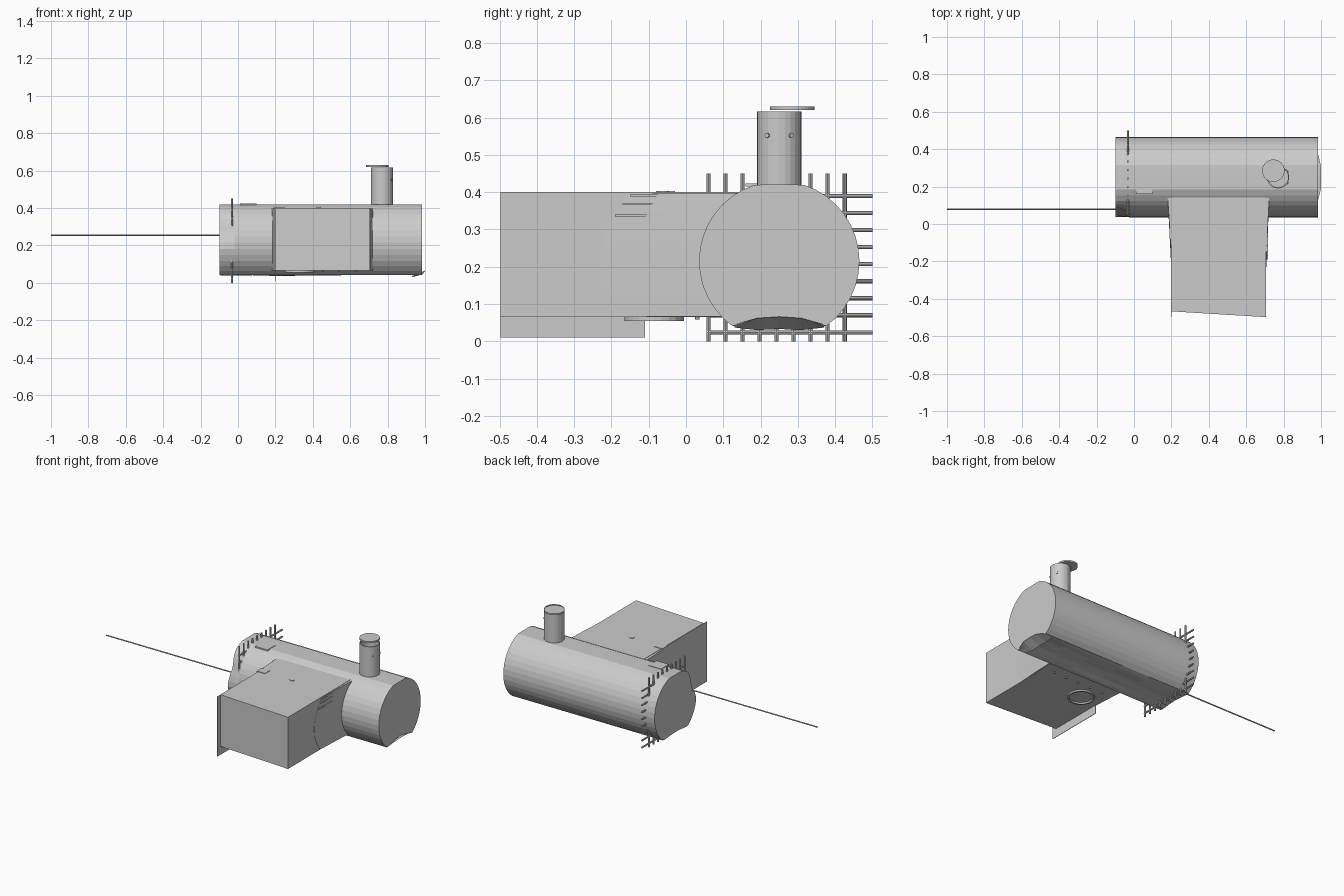
import bpy, bmesh, math, random
from mathutils import Vector

if "Cube" in bpy.data.objects:
    bpy.data.objects.remove(bpy.data.objects["Cube"])

random.seed(4)


def finish(bm, name, smooth=False):
    bmesh.ops.recalc_face_normals(bm, faces=bm.faces)
    me = bpy.data.meshes.new(name)
    bm.to_mesh(me)
    bm.free()
    ob = bpy.data.objects.new(name, me)
    bpy.context.collection.objects.link(ob)
    return ob


def loft(name, rings, caps=True):
    bm = bmesh.new()
    vs = [[bm.verts.new(p) for p in r] for r in rings]
    n = len(rings[0])
    for a, b in zip(vs, vs[1:]):
        for i in range(n):
            j = (i + 1) % n
            bm.faces.new((a[i], a[j], b[j], b[i]))
    if caps:
        bm.faces.new(vs[0])
        bm.faces.new(vs[-1])
    return finish(bm, name)


def box(name, lo, hi):
    (x0, y0, z0), (x1, y1, z1) = lo, hi
    return loft(name, [[(x0, y0, z), (x1, y0, z), (x1, y1, z), (x0, y1, z)]
                       for z in (z0, z1)])


def rod(name, a, b, r, n=8):
    a, b = Vector(a), Vector(b)
    q = (b - a).to_track_quat('Z', 'Y')
    circ = [q @ Vector((r * math.cos(t), r * math.sin(t), 0))
            for t in (2 * math.pi * i / n for i in range(n))]
    return loft(name, [[p + c for c in circ] for p in (a, b)])


# Main drum: flattened top, crumpled underside, dented left rim
N, CY, CZ, R = 40, 0.25, 0.215, 0.215
rings = []
for x in (-0.10, -0.02, 0.2, 0.4, 0.6, 0.8, 0.985):
    ring = []
    for i in range(N):
        t = 2 * math.pi * i / N
        y, z = CY + R * math.cos(t), CZ + R * math.sin(t)
        px = x
        z = min(z, 0.42)
        if z < 0.036:
            k = 1 - (abs(y - CY) / 0.125) ** 2
            z = 0.036 + (0.03 if x > 0.9 else 0.012) * k
            if -0.1 < x < 0.9:
                z += random.uniform(-0.005, 0.005)
        if x == -0.10 and y < CY:
            y += 0.045 * max(0, 1 - abs(z - 0.29) / 0.1)
        ring.append((px, y, z))
    rings.append(ring)
loft("drum", rings)

# Torn lip along the lower right rim
bm = bmesh.new()
lip = [(0.13, 0.037, 0.045), (0.19, 0.030, 0.062), (0.25, 0.033, 0.066),
       (0.31, 0.030, 0.062), (0.37, 0.037, 0.045)]
lower = [bm.verts.new((0.93, y, z)) for y, z, _ in lip]
upper = [bm.verts.new((1.0 if 0 < i < 4 else 0.985, y, z)) for i, (y, _, z) in enumerate(lip)]
for i in range(4):
    bm.faces.new((lower[i], lower[i + 1], upper[i + 1], upper[i]))
finish(bm, "torn_lip")

# Front box with a slightly slanted face
loft("front_box", [[(0.2, -0.467, z), (0.707, -0.498, z), (0.707, 0.15, z), (0.2, 0.15, z)]
                   for z in (0.065, 0.4)])

# Hanging thin side plate
box("side_plate", (0.198, -0.498, 0.01), (0.201, -0.11, 0.398))

# Neck flaring between box and drum
rows = []
for i in range(13):
    z = 0.066 + 0.332 * i / 12
    y0 = -0.23 + 0.075 * (abs(z - 0.22) / 0.17) ** 2
    rows.append([(0.199, y0, z), (0.708, y0, z), (0.723, 0.14, z), (0.18, 0.14, z)])
loft("flared_neck", rows)

# Louvres on the right of the neck
for i, z in enumerate((0.335, 0.365, 0.388)):
    box(f"louvre_{i}", (0.70, -0.19 + 0.02 * i, z), (0.716, -0.05, z + 0.005))

# Chimney: open pipe with loose lid
C = Vector((0.77, 0.25, 0))


def circle(c, r, z, n=24):
    return [(c.x + r * math.cos(2 * math.pi * i / n), c.y + r * math.sin(2 * math.pi * i / n), z)
            for i in range(n)]


loft("chimney", [circle(C, 0.06, 0.40), circle(C, 0.06, 0.616),
                 circle(C, 0.054, 0.616), circle(C, 0.054, 0.43)])
loft("chimney_lid", [circle(Vector((0.745, 0.285, 0)), 0.06, z, 32) for z in (0.62, 0.63)])

# Chimney bolts
for i, s in enumerate((-1, 1)):
    d = Vector((0.85, 0.53 * s, 0)) * 0.06
    p = C + Vector((0, 0, 0.552))
    rod(f"chimney_bolt_{i}", p + d * 0.9, p + d * 1.06, 0.007)

# Long thin spit bar
rod("long_bar", (-1, 0.08, 0.255), (0.19, 0.08, 0.255), 0.004)

# Grate set across the drum near its left end
for i in range(9):
    u = 0.06 + 0.0457 * i
    w = 0.024 + 0.0457 * i
    rod(f"grate_upright_{i}", (-0.033, u, 0), (-0.033, u, 0.45), 0.0055)
    rod(f"grate_cross_{i}", (-0.033, 0.055, w), (-0.033, 0.5, w), 0.0055)

# Vent ring and rivets beneath the box
V = Vector((0.33, -0.085, 0))
loft("underside_vent", [circle(V, 0.08, 0.068), circle(V, 0.08, 0.055),
                        circle(V, 0.07, 0.055), circle(V, 0.07, 0.068)])
for i in range(5):
    rod(f"underside_rivet_{i}", (0.27 + 0.09 * i, 0.03, 0.07), (0.27 + 0.09 * i, 0.03, 0.058), 0.006)

# Small scraps on top and on the left of the neck
box("top_scrap_neck", (0.19, -0.08, 0.396), (0.25, -0.03, 0.403))
box("top_scrap_drum", (0.01, 0.16, 0.415), (0.10, 0.24, 0.423))
rod("top_rivet", (0.43, -0.06, 0.396), (0.43, -0.06, 0.403), 0.014, 12)
